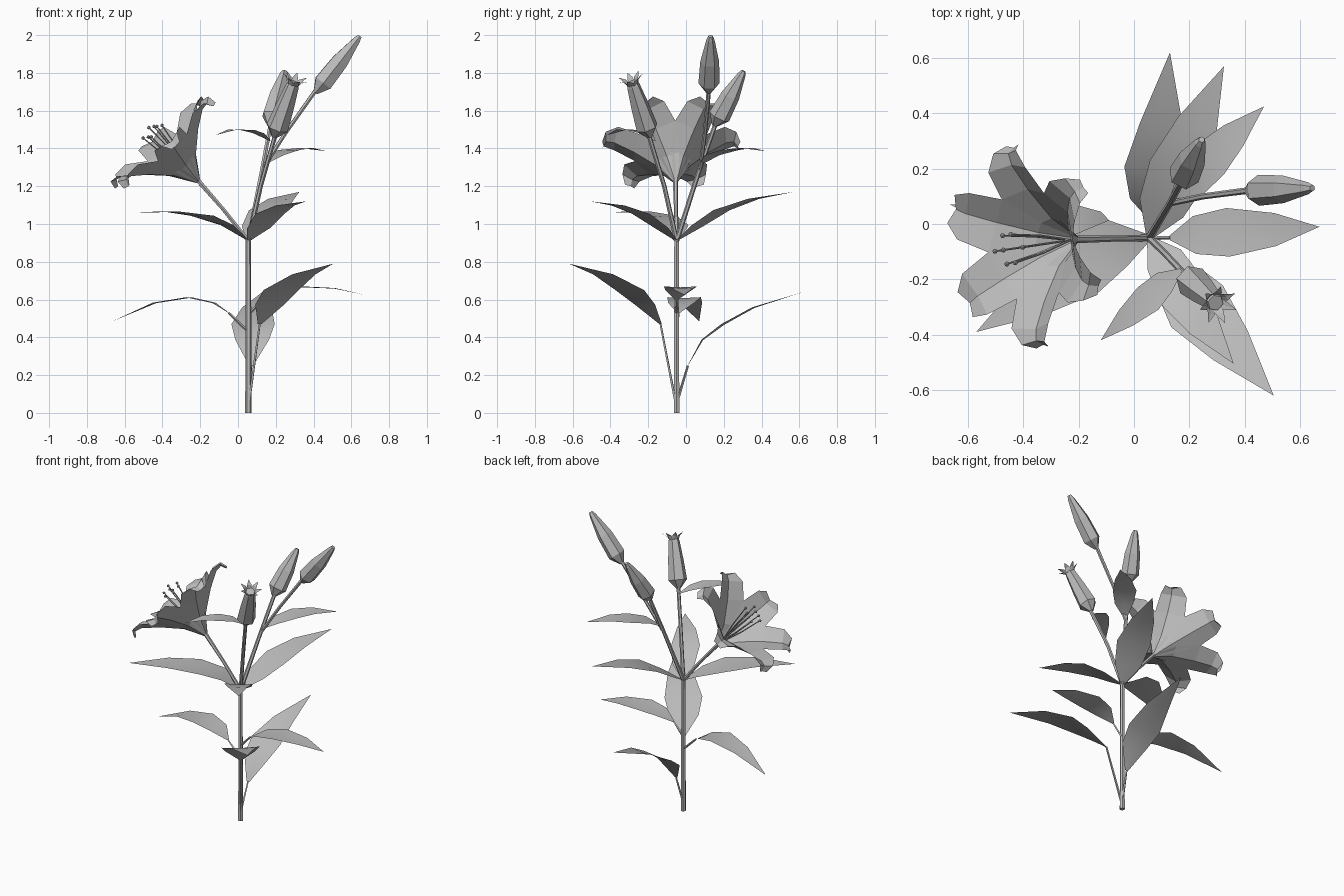
import bpy, bmesh
from math import cos, sin, radians, pi
from mathutils import Vector

old = bpy.data.objects.get("Cube")
if old:
    bpy.data.objects.remove(old, do_unlink=True)

grey = bpy.data.materials.new("plain_grey")
grey.use_nodes = True
grey.diffuse_color = (0.5, 0.5, 0.5, 1)
grey.node_tree.nodes["Principled BSDF"].inputs["Base Color"].default_value = (0.5, 0.5, 0.5, 1)


def finish(name, bm):
    mesh = bpy.data.meshes.new(name)
    bm.to_mesh(mesh)
    bm.free()
    mesh.materials.append(grey)
    obj = bpy.data.objects.new(name, mesh)
    bpy.context.collection.objects.link(obj)
    return obj


def tangents(pts):
    last = len(pts) - 1
    return [(pts[min(i + 1, last)] - pts[max(i - 1, 0)]).normalized() for i in range(last + 1)]


def bridge(bm, rows, closed):
    for a, b in zip(rows, rows[1:]):
        n = len(a)
        for k in range(n if closed else n - 1):
            m = (k + 1) % n
            bm.faces.new((a[k], a[m], b[m], b[k]))


def tube(name, pts, radii, sides=6):
    """Round sweep along a path, capped at both ends."""
    pts = [Vector(p) for p in pts]
    bm = bmesh.new()
    rows = []
    for p, t, r in zip(pts, tangents(pts), radii):
        q = t.to_track_quat('Z', 'Y')
        rows.append([bm.verts.new(p + q @ Vector((r * cos(2 * pi * k / sides), r * sin(2 * pi * k / sides), 0)))
                     for k in range(sides)])
    bridge(bm, rows, True)
    bm.faces.new(rows[0][::-1])
    bm.faces.new(rows[-1])
    return finish(name, bm)


def blade(name, pts, widths, fold, side=None):
    """Thin strip folded along its midrib."""
    pts = [Vector(p) for p in pts]
    bm = bmesh.new()
    rows = []
    for p, t, w in zip(pts, tangents(pts), widths):
        s = side or t.cross(Vector((0, 0, 1))).normalized()
        lift = s.cross(t).normalized() * w * fold
        rows.append([bm.verts.new(v) for v in (p - s * w + lift, p, p + s * w + lift)])
    bridge(bm, rows, False)
    bmesh.ops.remove_doubles(bm, verts=bm.verts, dist=0.0005)
    return finish(name, bm)


def frame(axis):
    axis = Vector(axis).normalized()
    up = Vector((0, 0, 1))
    u = (up - axis * axis.dot(up)).normalized()
    return axis, u, axis.cross(u)


def whorl(name, base, axis, profile, widths, fold, count=6, start=30):
    """Ring of petals; profile holds (radius, height) pairs."""
    axis, u, w = frame(axis)
    for k in range(count):
        a = radians(start + 360 * k / count)
        rad = u * cos(a) + w * sin(a)
        pts = [Vector(base) + rad * r + axis * h for r, h in profile]
        blade(f"{name}_{k + 1}", pts, widths, fold, -axis.cross(rad))


# Stems
node = (0.055, -0.05, 0.91)
tube("main_stem", [(0.055, -0.05, 0), node], [0.017, 0.014])
tube("flower_stem", [node, (-0.08, -0.053, 1.08), (-0.22, -0.056, 1.24)], [0.012, 0.011, 0.014])
tube("front_bud_stem", [node, (0.12, -0.115, 1.2), (0.2, -0.2, 1.48)], [0.013, 0.012, 0.012])
tube("back_bud_stem", [node, (0.13, 0.075, 1.3), (0.175, 0.16, 1.54)], [0.014, 0.012, 0.012])
tube("side_bud_stem", [(0.13, 0.075, 1.29), (0.25, 0.1, 1.48), (0.42, 0.122, 1.72)], [0.011, 0.011, 0.012])

# Buds
buds = {
    "front_bud": ((0.19, -0.19, 1.46), (0.295, -0.285, 1.75), [0.014, 0.06, 0.05, 0.036, 0.03]),
    "back_bud": ((0.168, 0.15, 1.52), (0.245, 0.305, 1.81), [0.014, 0.058, 0.05, 0.022, 0.012]),
    "side_bud": ((0.41, 0.12, 1.695), (0.645, 0.13, 1.995), [0.014, 0.056, 0.05, 0.022, 0.012]),
}
for name, (a, b, radii) in buds.items():
    a, b = Vector(a), Vector(b)
    tube(name, [a.lerp(b, t) for t in (0, 0.17, 0.55, 0.93, 1)], radii)
crown_axis = Vector((0.105, -0.095, 0.29))
whorl("bud_crown", (0.293, -0.283, 1.745), crown_axis,
      [(0.026, -0.01), (0.042, 0.018), (0.073, 0.04)], [0.017, 0.015, 0], 0.1, 7, 0)

# Open flower
base, flower_axis = (-0.21, -0.055, 1.225), (-0.67, -0.1, 0.73)
whorl("petal", base, flower_axis,
      [(0.012, 0), (0.088, 0.112), (0.205, 0.215), (0.3, 0.28), (0.342, 0.288), (0.36, 0.255)],
      [0.014, 0.066, 0.105, 0.092, 0.056, 0.03], 0.36)

# Stamens and pistil
axis, u, w = frame(flower_axis)
for k in range(7):
    a = radians(60 * k)
    spread, reach = (0.06, 0.35 + 0.02 * (k % 2)) if k < 6 else (0, 0.39)
    rad = u * cos(a) + w * sin(a)
    start = Vector(base) + axis * 0.03
    tip = Vector(base) + axis * reach + rad * spread
    part = f"stamen_{k + 1}" if k < 6 else "pistil"
    tube(part, [start, start.lerp(tip, 0.5) + rad * 0.006, tip], [0.004, 0.004, 0.003], 4)
    bm = bmesh.new()
    bmesh.ops.create_icosphere(bm, subdivisions=1, radius=0.01)
    bmesh.ops.translate(bm, verts=bm.verts, vec=tip)
    finish(part + "_tip", bm)

# Leaves: midrib points and widest half width
leaves = {
    "low_front_leaf": ([(0.115, -0.135, 0.47), (0.17, -0.22, 0.57), (0.23, -0.3, 0.645),
                        (0.35, -0.44, 0.73), (0.505, -0.62, 0.79)], 0.12),
    "low_back_leaf": ([(0.07, 0.01, 0.25), (0.075, 0.09, 0.385), (0.08, 0.2, 0.465),
                       (0.1, 0.36, 0.555), (0.13, 0.62, 0.64)], 0.115),
    "low_left_leaf": ([(0.13, -0.05, 0.6), (0.22, -0.04, 0.645), (0.34, -0.03, 0.665),
                       (0.51, -0.02, 0.658), (0.67, -0.01, 0.625)], 0.088),
    "low_right_leaf": ([(-0.05, -0.04, 0.53), (-0.13, -0.025, 0.58), (-0.26, -0.01, 0.608),
                        (-0.44, 0.025, 0.58), (-0.665, 0.07, 0.485)], 0.09),
    "upper_right_leaf": ([node, (-0.06, -0.07, 0.99), (-0.19, -0.15, 1.038),
                          (-0.36, -0.26, 1.063), (-0.57, -0.39, 1.06)], 0.115),
    "upper_front_leaf": ([node, (0.11, -0.13, 0.975), (0.17, -0.24, 1.05),
                          (0.25, -0.36, 1.095), (0.36, -0.505, 1.12)], 0.09),
    "upper_back_leaf": ([node, (0.1, 0.06, 0.985), (0.16, 0.19, 1.068),
                         (0.23, 0.36, 1.13), (0.325, 0.57, 1.17)], 0.11),
    "back_bud_leaf": ([(0.13, 0.07, 1.31), (0.2, 0.14, 1.362), (0.27, 0.23, 1.388),
                       (0.36, 0.32, 1.4), (0.47, 0.425, 1.385)], 0.075),
    "front_bud_leaf": ([(0.17, -0.165, 1.44), (0.11, -0.21, 1.478), (0.05, -0.27, 1.495),
                        (-0.03, -0.34, 1.498), (-0.12, -0.42, 1.47)], 0.055),
}
for name, (pts, width) in leaves.items():
    leaf = blade(name, pts, [width * f for f in (0.1, 0.78, 1, 0.68, 0)], 0.05)
    leaf.data.shade_smooth()

# Leaf stalks
stalks = {"low_front_leaf": (0.055, -0.05, 0.03), "low_back_leaf": (0.055, -0.05, 0.05),
          "low_left_leaf": (0.055, -0.05, 0.52), "low_right_leaf": (0.055, -0.05, 0.43)}
for name, foot in stalks.items():
    tube(name + "_stalk", [foot, leaves[name][0][0]], [0.008, 0.006], 4)
